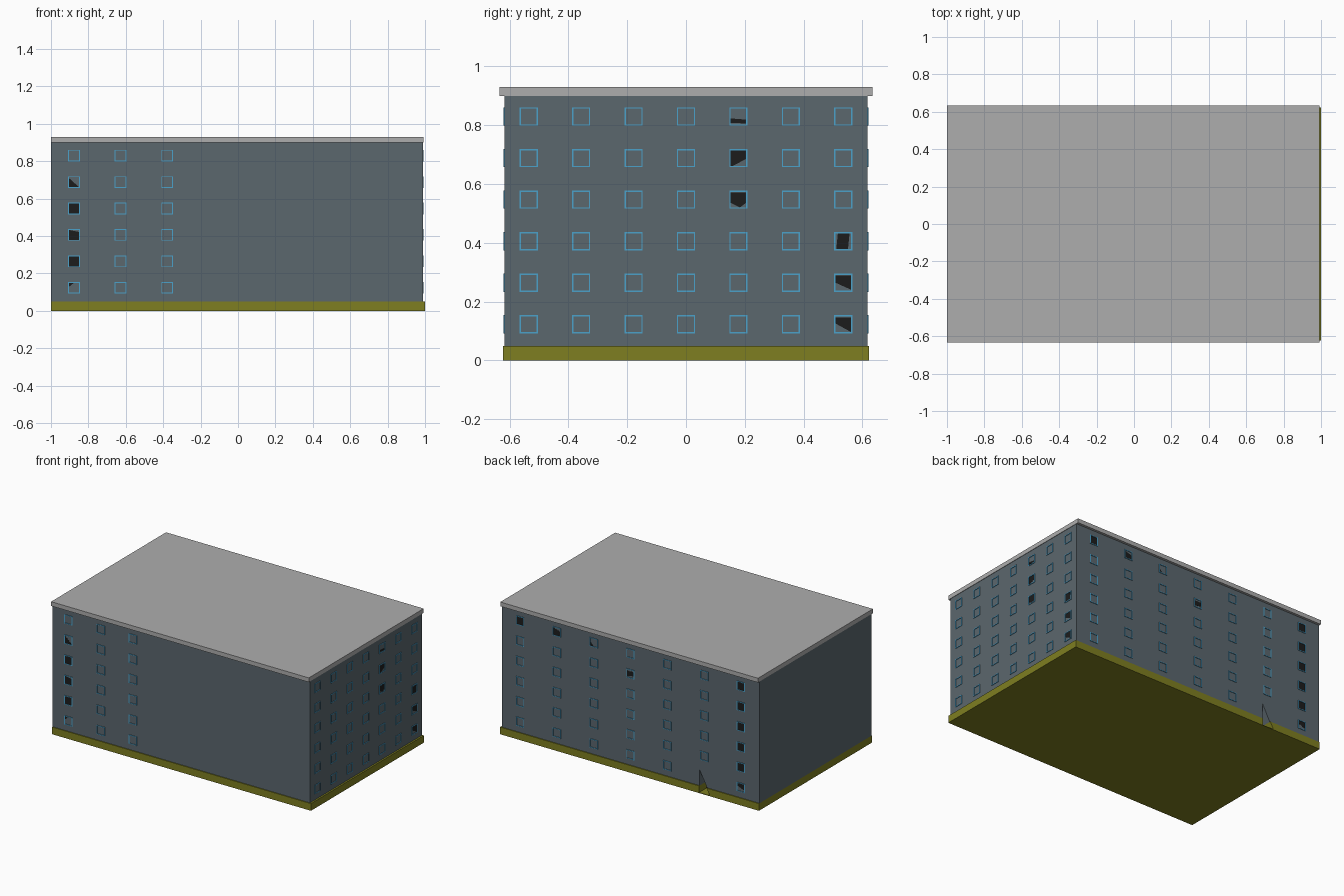
import bpy, bmesh
from mathutils import Vector

if "Cube" in bpy.data.objects:
    bpy.data.objects.remove(bpy.data.objects["Cube"])

X0, X1, W = -1.0, 0.988, 0.617      # wall extents
SIZE, BAR = 0.062, 0.0045           # window size, frame bar width
ROWS = [0.123 + 0.1413 * i for i in range(6)]


def material(name, rgb):
    m = bpy.data.materials.new(name)
    m.diffuse_color = (*rgb, 1)
    m.use_nodes = True
    m.node_tree.nodes["Principled BSDF"].inputs["Base Color"].default_value = m.diffuse_color
    return m


WALL = material("wall_slate", (0.105, 0.135, 0.155))
BASE = material("base_olive", (0.21, 0.21, 0.015))
ROOF = material("roof_grey", (0.42, 0.42, 0.42))
BLUE = material("frame_blue", (0.07, 0.36, 0.60))
DARK = material("opening_dark", (0.012, 0.012, 0.012))
RED = material("door_red", (0.65, 0.01, 0.01))

# Each side maps (along wall, height, outward distance) to the model frame
SIDES = {
    "front": lambda u, v, d: Vector((u, -W - d, v)),
    "right": lambda u, v, d: Vector((X1 + d, u, v)),
    "back": lambda u, v, d: Vector((u, W + d, v)),
}


def prism(bm, side, pts, d0, d1):
    """Extrude a flat outline lying on one wall."""
    a = [bm.verts.new(SIDES[side](u, v, d0)) for u, v in pts]
    b = [bm.verts.new(SIDES[side](u, v, d1)) for u, v in pts]
    bm.faces.new(a)
    bm.faces.new(b[::-1])
    for i in range(len(a)):
        j = (i + 1) % len(a)
        bm.faces.new((a[j], a[i], b[i], b[j]))


def rect(u0, u1, v0, v1):
    return [(u0, v0), (u1, v0), (u1, v1), (u0, v1)]


def finish(bm, name, mat):
    bmesh.ops.recalc_face_normals(bm, faces=bm.faces[:])
    me = bpy.data.meshes.new(name)
    bm.to_mesh(me)
    bm.free()
    ob = bpy.data.objects.new(name, me)
    bpy.context.collection.objects.link(ob)
    if mat:
        me.materials.append(mat)
    return ob


def box(name, x0, x1, y0, y1, z0, z1, mat):
    bm = bmesh.new()
    bmesh.ops.create_cube(bm, size=1)
    for v in bm.verts:
        v.co = ((x0 + x1) / 2 + v.co.x * (x1 - x0),
                (y0 + y1) / 2 + v.co.y * (y1 - y0),
                (z0 + z1) / 2 + v.co.z * (z1 - z0))
    return finish(bm, name, mat)


# Main masses
walls = box("walls", X0, X1, -W, W, 0.05, 0.90, WALL)
base = box("base", X0, 1.0, -0.623, 0.623, 0, 0.05, BASE)
box("roof_slab", X0, 0.991, -0.634, 0.634, 0.90, 0.93, ROOF)

# Window grids: columns for each side
COLS = {
    "front": [-0.877, -0.628, -0.379],
    "right": [0.1783 * i for i in range(-3, 4)],
    "back": [-0.858 + 0.2845 * i for i in range(7)],
}
for side, cols in COLS.items():
    bm = bmesh.new()
    for c, u in enumerate(cols):
        for r, v in enumerate(ROWS):
            if side == "back" and (c, r) == (1, 0):
                continue            # the entrance is here
            h = SIZE / 2
            k = h - BAR
            for bar in (rect(u - h, u + h, v + k, v + h),
                        rect(u - h, u + h, v - h, v - k),
                        rect(u - h, u - k, v - k, v + k),
                        rect(u + k, u + h, v - k, v + k)):
                prism(bm, side, bar, -0.004, 0.004)
    finish(bm, side + "_window_frames", BLUE)

# Dark openings: (column, row) -> outline in window units
FULL = rect(0, 1, 0, 1)
OPEN = {
    "front": {(0, 0): [(0, 1), (0, .6), (.5, 1)], (0, 1): FULL,
              (0, 2): [(0, 0), (1, 0), (1, .8), (0, 1)], (0, 3): FULL,
              (0, 4): [(0, 0), (1, 0), (0, .9)]},
    "right": {(6, 0): [(0, .95), (0, .55), (1, 0), (1, .95)],
              (6, 1): [(0, .95), (0, .5), (1, .05), (1, .95)],
              (6, 2): [(.05, 0), (.8, 0), (.9, 1), (.15, 1)],
              (4, 3): [(0, .3), (.6, 0), (1, .3), (1, .95), (0, .95)],
              (4, 4): [(0, 0), (.15, 0), (1, .45), (1, 1), (0, 1)],
              (4, 5): [(0, .1), (1, .05), (1, .3), (0, .38)]},
    "back": {(0, 0): [(0, .2), (1, .6), (1, 1), (0, 1)],
             **{(0, r): FULL for r in range(1, 6)}, (6, 5): FULL,
             (5, 5): [(0, 0), (1, 0), (1, .9), (0, .6)],
             (4, 5): [(.6, 0), (1, 0), (1, .5)],
             (3, 4): [(0, .3), (1, .1), (1, .8), (0, .8)]},
}
for side, patches in OPEN.items():
    bm = bmesh.new()
    s = SIZE - 2 * BAR
    for (c, r), pts in patches.items():
        u, v = COLS[side][c] - s / 2, ROWS[r] - s / 2
        prism(bm, side, [(u + a * s, v + b * s) for a, b in pts], -0.004, 0.001)
    finish(bm, side + "_window_openings", DARK)

# Recessed entrance at the back, cut as a triangular opening
bm = bmesh.new()
prism(bm, "back", [(-0.62, 0.004), (-0.537, 0.004), (-0.537, 0.16)], -0.08, 0.05)
cutter = finish(bm, "entrance_cutter", None)
cutter.hide_render = True
cutter.hide_viewport = True
for ob in (walls, base):
    mod = ob.modifiers.new("entrance", "BOOLEAN")
    mod.operation = "DIFFERENCE"
    mod.solver = "EXACT"
    mod.object = cutter

# Dark back of the entrance and the red door leaf
bm = bmesh.new()
prism(bm, "back", [(-0.62, 0.004), (-0.537, 0.004), (-0.537, 0.16)], -0.081, -0.078)
finish(bm, "entrance_back", DARK)
box("door", -0.59, -0.54, W - 0.076, W - 0.07, 0.01, 0.10, RED)
